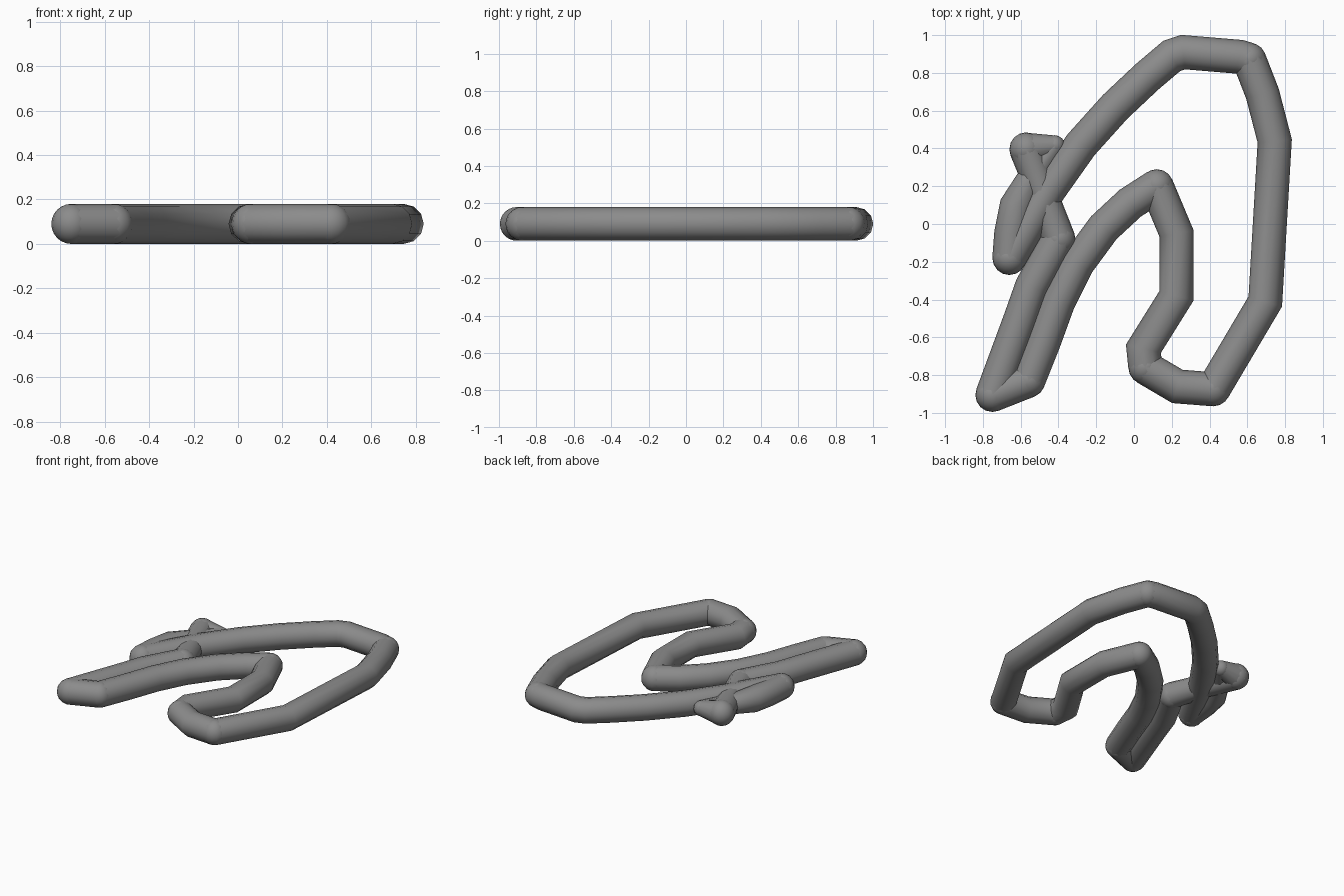
import bpy, bmesh
from math import sin, cos, tau, radians
from mathutils import Vector

if "Cube" in bpy.data.objects:
    bpy.data.objects.remove(bpy.data.objects["Cube"])

R = 0.09      # tube radius, also centre height
SIDES = 12

grey = bpy.data.materials.new("dark_grey")
grey.diffuse_color = (0.26, 0.26, 0.26, 1)
grey.use_nodes = True
grey.node_tree.nodes["Principled BSDF"].inputs["Base Color"].default_value = grey.diffuse_color

# Runs of the closed outline, split where the tube turns sharply
RUNS = {
    "outer_arch": [(-.66, -.18), (-.57, -.03), (-.45, .18), (-.28, .42),
                   (-.10, .62), (.07, .78), (.20, .89), (.26, .91),
                   (.56, .885), (.61, .87)],
    "right_side": [(.61, .87), (.68, .69), (.745, .44), (.695, -.41), (.42, -.875)],
    "right_foot": [(.42, -.875), (.23, -.86), (.06, -.76)],
    "inner_side": [(.06, -.76), (.05, -.66), (.225, -.38), (.225, -.05), (.12, .2)],
    "inner_arch": [(.12, .2), (-.02, .11), (-.16, -.02), (-.30, -.21),
                   (-.40, -.41), (-.48, -.63), (-.56, -.83)],
    "left_foot": [(-.56, -.83), (-.75, -.905)],
    "left_side": [(-.75, -.905), (-.60, -.50), (-.54, -.33), (-.40, -.08)],
    "neck": [(-.40, -.08), (-.48, .15), (-.57, .395)],
    "small_bar": [(-.57, .395), (-.42, .415)],
    "small_loop": [(-.42, .415), (-.55, .24), (-.62, .10), (-.65, -.05), (-.66, -.18)],
}
# Places where the tube thins or pinches
WIDTHS = {(-.42, .415): .055, (-.55, .24): .07, (-.48, .15): .08}


def finish(obj):
    """Grey material and smooth shading."""
    obj.data.materials.append(grey)
    bpy.context.view_layer.objects.active = obj
    bpy.ops.object.select_all(action='DESELECT')
    obj.select_set(True)
    bpy.ops.object.shade_smooth_by_angle(angle=radians(50))


def tube(name, path):
    """Sweep a round section along a flat path with mitred bends."""
    bm = bmesh.new()
    pts = [Vector(p) for p in path]
    rings = []
    for i, p in enumerate(pts):
        a = (p - pts[i - 1]).normalized() if i else (pts[1] - p).normalized()
        b = (pts[i + 1] - p).normalized() if i < len(pts) - 1 else a
        t = (a + b).normalized()
        n = Vector((-t.y, t.x)) / t.dot(a)
        r = WIDTHS.get(path[i], R)
        ring = []
        for k in range(SIDES):
            u = tau * k / SIDES
            q = p + n * r * cos(u)
            ring.append(bm.verts.new((q.x, q.y, R + r * sin(u))))
        rings.append(ring)
    for r0, r1 in zip(rings, rings[1:]):
        for k in range(SIDES):
            j = (k + 1) % SIDES
            bm.faces.new((r0[k], r0[j], r1[j], r1[k]))
    bmesh.ops.recalc_face_normals(bm, faces=bm.faces)
    me = bpy.data.meshes.new(name)
    bm.to_mesh(me)
    bm.free()
    obj = bpy.data.objects.new(name, me)
    bpy.context.collection.objects.link(obj)
    finish(obj)


# Tube runs, each with a rounded elbow at its start
for name, path in RUNS.items():
    tube(name, path)
    x, y = path[0]
    bpy.ops.mesh.primitive_uv_sphere_add(segments=16, ring_count=12,
                                         radius=WIDTHS.get(path[0], R),
                                         location=(x, y, R))
    elbow = bpy.context.object
    elbow.name = name + "_elbow"
    finish(elbow)
